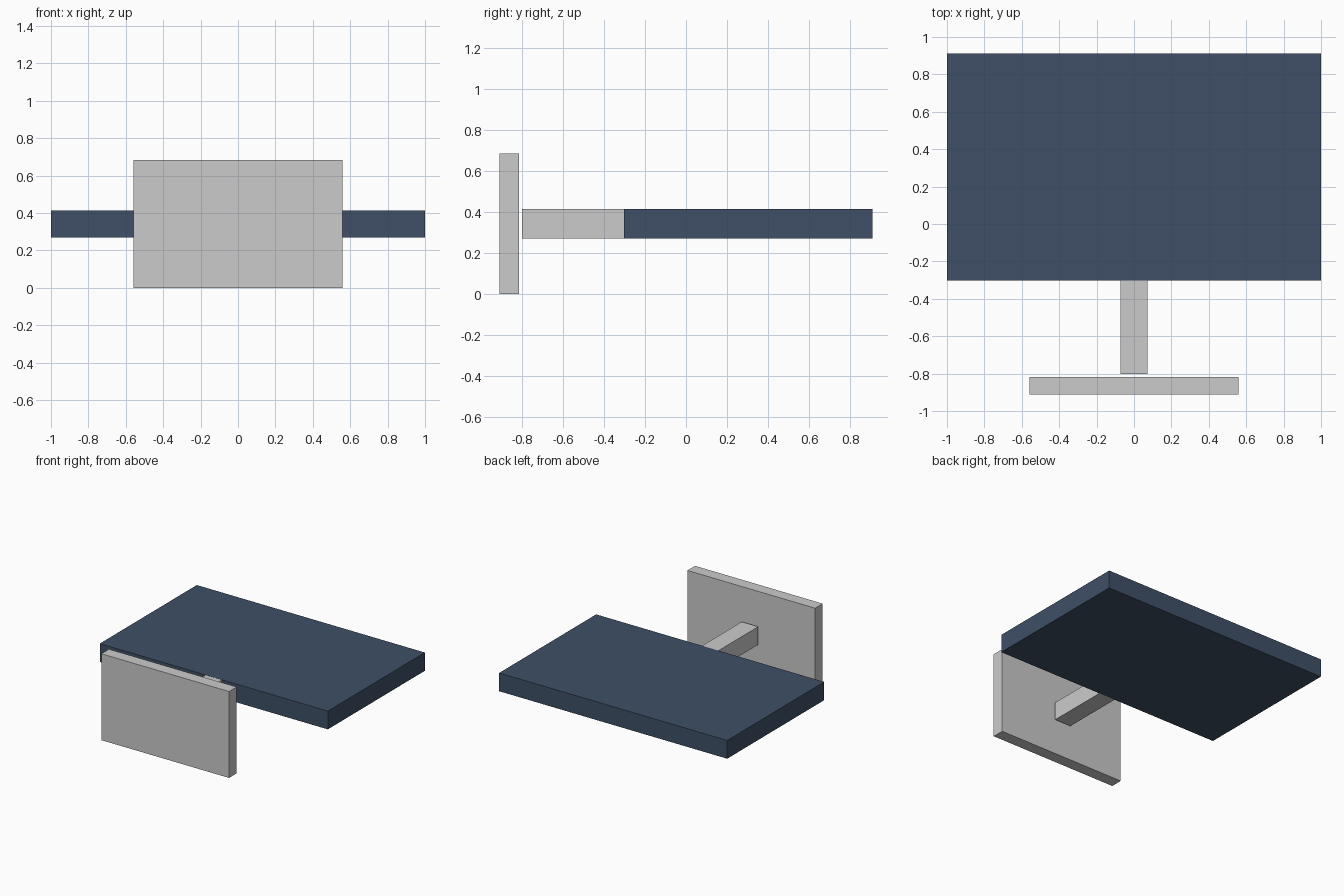
import bpy

if "Cube" in bpy.data.objects:
    bpy.data.objects.remove(bpy.data.objects["Cube"])


def box(name, lo, hi):
    """Axis-aligned box between two corners, with unit object scale."""
    centre = [(a + b) / 2 for a, b in zip(lo, hi)]
    bpy.ops.mesh.primitive_cube_add(size=1, location=centre)
    ob = bpy.context.object
    ob.name = name
    ob.scale = [b - a for a, b in zip(lo, hi)]
    bpy.ops.object.transform_apply(location=False, rotation=False, scale=True)
    return ob


# Wide dark panel lying flat
panel = box("panel", (-1, -0.303, 0.27), (1, 0.912, 0.415))
mat = bpy.data.materials.new("dark_blue")
mat.diffuse_color = (0.05, 0.08, 0.135, 1)
mat.use_nodes = True
mat.node_tree.nodes["Principled BSDF"].inputs["Base Color"].default_value = mat.diffuse_color
panel.data.materials.append(mat)

# Square stem running into the panel edge, a hair slimmer to avoid coplanar faces
box("stem", (-0.072, -0.802, 0.271), (0.072, -0.2, 0.414))

# Upright foot plate, separated from the stem by a small gap
box("foot_plate", (-0.56, -0.912, 0), (0.56, -0.817, 0.685))
